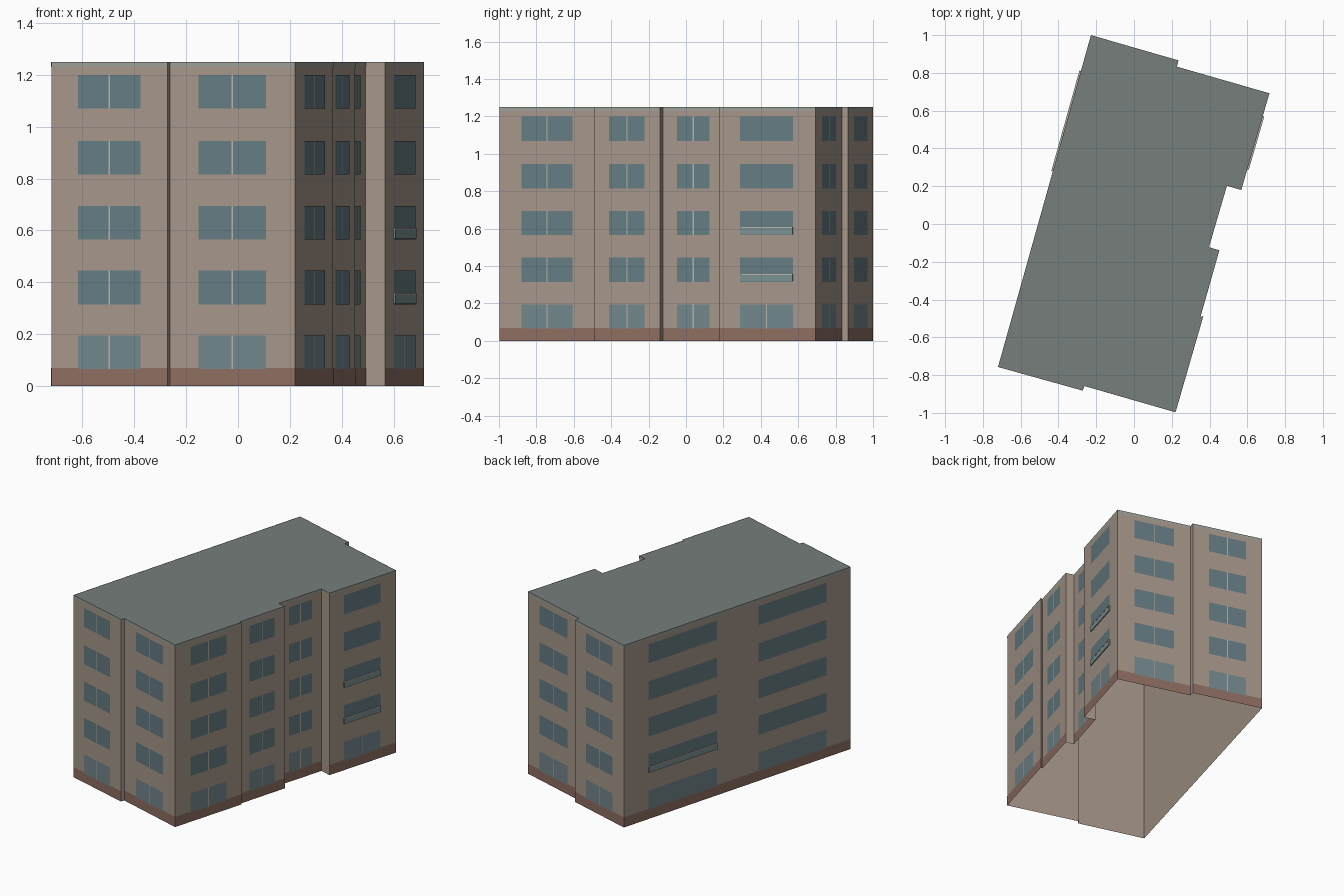
import bpy, bmesh
from mathutils import Vector

if "Cube" in bpy.data.objects:
    bpy.data.objects.remove(bpy.data.objects["Cube"])

# Footprint, counter-clockwise from the front left corner
P = [(-.72, -.757), (-.272, -.882), (-.262, -.858), (.22, -.997), (.367, -.488),
     (.352, -.492), (.452, -.139), (.397, -.123), (.492, .202), (.568, .18),
     (.717, .692), (.227, .833), (.236, .866), (-.228, 1.0)]
H = 1.25
FLOORS = [(.065, .195), (.315, .445), (.565, .695), (.815, .945), (1.07, 1.20)]


def mat(name, rgb):
    m = bpy.data.materials.new(name)
    m.diffuse_color = (*rgb, 1)
    m.use_nodes = True
    m.node_tree.nodes["Principled BSDF"].inputs["Base Color"].default_value = m.diffuse_color
    return m


WALL = mat("plaster", (.38, .31, .255))
BRICK = mat("brick", (.27, .155, .12))
ROOF = mat("roof_grey", (.18, .21, .20))
TRIM = mat("roof_trim", (.34, .34, .31))
GLASS = mat("glass", (.13, .20, .225))
GLASS_LOW = mat("ground_glass", (.17, .24, .265))
FRAME = mat("frame", (.48, .45, .40))
RAIL = mat("balcony_glass", (.20, .28, .28))


def build(name, quads, material):
    bm = bmesh.new()
    for q in quads:
        bm.faces.new([bm.verts.new(v) for v in q])
    bmesh.ops.remove_doubles(bm, verts=bm.verts, dist=1e-5)
    me = bpy.data.meshes.new(name)
    bm.to_mesh(me)
    bm.free()
    me.materials.append(material)
    ob = bpy.data.objects.new(name, me)
    bpy.context.collection.objects.link(ob)


def panel(i, f0, f1, z0, z1, off=0.0):
    """Quad on wall i between two fractions of its length, pushed outward."""
    a, b = Vector(P[i]), Vector(P[(i + 1) % len(P)])
    d = b - a
    n = Vector((d.y, -d.x)).normalized() * off
    p, q = a + d * f0 + n, a + d * f1 + n
    return [(p.x, p.y, z0), (q.x, q.y, z0), (q.x, q.y, z1), (p.x, p.y, z1)]


def box(i, f0, f1, z0, z1, off):
    """Shallow box standing on wall i, open at the back."""
    k, o = panel(i, f0, f1, z0, z1), panel(i, f0, f1, z0, z1, off)
    return [o] + [[k[j], k[(j + 1) % 4], o[(j + 1) % 4], o[j]] for j in range(4)]


# Shell, open underneath, with a flat roof
build("walls", [panel(i, 0, 1, 0, H) for i in range(len(P))], WALL)
build("roof", [[(x, y, H) for x, y in P]], ROOF)

# Brick base and roof trim on the main walls only, not the small steps
MAIN = [0, 2, 3, 5, 7, 9, 10, 12, 13]
build("brick_base", [panel(i, 0, 1, 0, .07, .001) for i in MAIN], BRICK)
build("roof_trim", [panel(i, 0, 1, 1.23, H, .001) for i in MAIN], TRIM)

# Windows: (wall, start, end, floors with a centre mullion)
WINDOWS = [(i, .23, .77, range(5)) for i in (0, 2, 3, 5, 7, 10, 12)]
WINDOWS += [(9, .215, .765, [0]), (13, .108, .41, []), (13, .593, .894, [])]
upper, lower, mullions = [], [], []
for i, f0, f1, split in WINDOWS:
    length = (Vector(P[(i + 1) % len(P)]) - Vector(P[i])).length
    for k, (z0, z1) in enumerate(FLOORS):
        (upper if k else lower).append(panel(i, f0, f1, z0, z1, .002))
        if k in split:
            c, w = (f0 + f1) / 2, .003 / length
            mullions.append(panel(i, c - w, c + w, z0, z1, .003))
build("upper_windows", upper, GLASS)
build("ground_windows", lower, GLASS_LOW)
build("window_mullions", mullions, FRAME)

# Shallow balcony fronts with a handrail
fronts, rails = [], []
for i, f0, f1, k in [(9, .215, .765, 1), (9, .215, .765, 2), (13, .108, .41, 1)]:
    z = FLOORS[k][0]
    fronts += box(i, f0, f1, z + .004, z + .038, .007)
    rails += box(i, f0, f1, z + .038, z + .044, .008)
build("balcony_fronts", fronts, RAIL)
build("balcony_rails", rails, FRAME)
